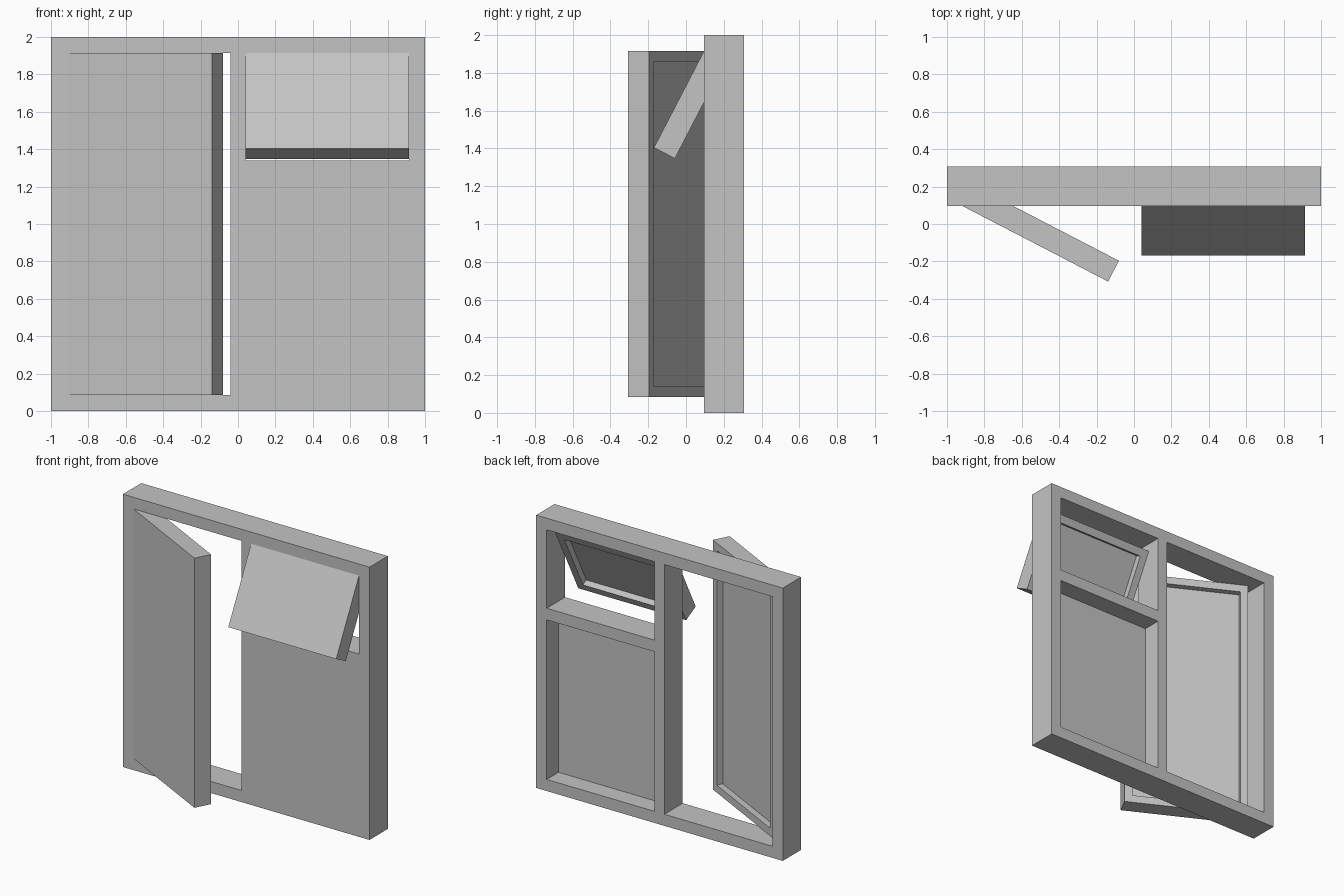
import bpy, bmesh
from math import radians
from mathutils import Vector

cube = bpy.data.objects.get("Cube")
if cube:
    bpy.data.objects.remove(cube, do_unlink=True)

FRONT, DEPTH = 0.095, 0.212      # outer frame front plane and depth
SASH, RIM, RECESS = 0.125, 0.078, 0.045
OPEN = radians(27.4)

grey = bpy.data.materials.new("plain_grey")
grey.use_nodes = True
grey.diffuse_color = (0.55, 0.55, 0.55, 1)
grey.node_tree.nodes["Principled BSDF"].inputs["Base Color"].default_value = (0.55, 0.55, 0.55, 1)


def finish(name, bm, location=(0, 0, 0), rotation=(0, 0, 0)):
    bmesh.ops.recalc_face_normals(bm, faces=bm.faces)
    mesh = bpy.data.meshes.new(name)
    bm.to_mesh(mesh)
    bm.free()
    mesh.materials.append(grey)
    obj = bpy.data.objects.new(name, mesh)
    obj.location, obj.rotation_euler = location, rotation
    bpy.context.collection.objects.link(obj)
    return obj


def sink(bm, face, depth):
    """Push a back face forward to leave a recess."""
    new = bmesh.ops.extrude_discrete_faces(bm, faces=[face])["faces"][0]
    walls = [e.verts for e in new.edges]
    bmesh.ops.translate(bm, verts=list(new.verts), vec=(0, -depth, 0))


def sash(name, width, bottom, top, location, rotation):
    """Panel with a recessed back, its origin on the hinge line."""
    bm = bmesh.new()
    bmesh.ops.create_cube(bm, size=1)
    height = top - bottom
    bmesh.ops.scale(bm, verts=bm.verts, vec=(width, SASH, height))
    bmesh.ops.translate(bm, verts=bm.verts, vec=(width / 2, SASH / 2, bottom + height / 2))
    bm.normal_update()
    back = max(bm.faces, key=lambda f: f.calc_center_median().y)
    bmesh.ops.inset_region(bm, faces=[back], thickness=RIM)
    sink(bm, back, RECESS)
    return finish(name, bm, location, rotation)


# Outer frame: a cell grid with two openings and one fixed pane, made deep
xs = [-1, -0.915, -0.04, 0.04, 0.915, 1]
zs = [0, 0.085, 1.255, 1.34, 1.915, 2]
openings = {(1, 1), (1, 2), (1, 3), (3, 3)}
bm = bmesh.new()
grid = [[bm.verts.new((x, FRONT, z)) for z in zs] for x in xs]
for i in range(5):
    for j in range(5):
        if (i, j) not in openings:
            bm.faces.new((grid[i][j], grid[i + 1][j], grid[i + 1][j + 1], grid[i][j + 1]))
ext = bmesh.ops.extrude_face_region(bm, geom=list(bm.faces))["geom"]
bmesh.ops.translate(bm, verts=[v for v in ext if isinstance(v, bmesh.types.BMVert)], vec=(0, DEPTH, 0))
bmesh.ops.recalc_face_normals(bm, faces=bm.faces)
pane_centre = Vector((0.4775, FRONT + DEPTH, 0.67))
pane = min(bm.faces, key=lambda f: (f.calc_center_median() - pane_centre).length)
sink(bm, pane, 0.137)
bmesh.ops.dissolve_limit(bm, angle_limit=0.01, verts=bm.verts, edges=bm.edges)
finish("window_frame", bm)

# Tall side-hung sash and small top-hung sash, both swung outwards
sash("casement_sash", 0.875, 0, 1.83, (-0.915, FRONT, 0.085), (0, 0, -OPEN))
sash("vent_sash", 0.875, -0.575, 0, (0.04, FRONT, 1.915), (-OPEN, 0, 0))
